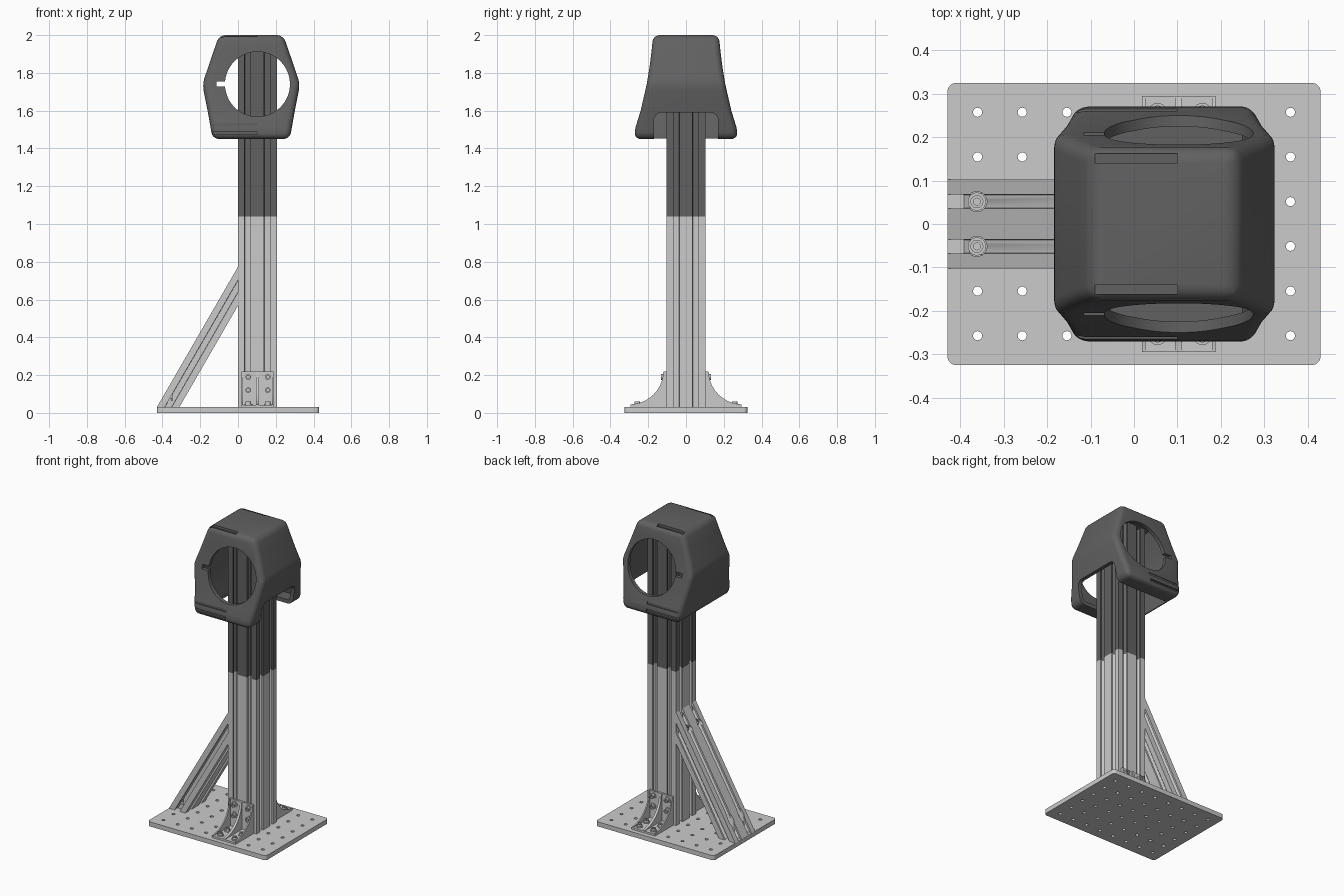
import bpy, bmesh, math
from mathutils import Vector, Matrix

if "Cube" in bpy.data.objects:
    bpy.data.objects.remove(bpy.data.objects["Cube"])

CELL = 0.103
PX = CELL                      # post centre in x
dark = bpy.data.materials.new("dark_grey")
dark.diffuse_color = (0.12, 0.12, 0.12, 1)
dark.use_nodes = True
dark.node_tree.nodes["Principled BSDF"].inputs["Base Color"].default_value = dark.diffuse_color


def loft(name, rings, mat=None):
    """Skin a closed solid through rings of equal point count."""
    bm = bmesh.new()
    vs = [[bm.verts.new(p) for p in r] for r in rings]
    n = len(rings[0])
    for a, b in zip(vs, vs[1:]):
        for i in range(n):
            j = (i + 1) % n
            bm.faces.new((a[i], a[j], b[j], b[i]))
    bm.faces.new(vs[0])
    bm.faces.new(vs[-1])
    bmesh.ops.recalc_face_normals(bm, faces=bm.faces[:])
    me = bpy.data.meshes.new(name)
    bm.to_mesh(me)
    bm.free()
    ob = bpy.data.objects.new(name, me)
    bpy.context.collection.objects.link(ob)
    if mat:
        me.materials.append(mat)
    return ob


def box(name, x, y, z):
    return loft(name, [[(x[0], y[0], k), (x[1], y[0], k), (x[1], y[1], k), (x[0], y[1], k)] for k in z])


def circle(r, n):
    return [(r * math.cos(2 * math.pi * i / n), r * math.sin(2 * math.pi * i / n)) for i in range(n)]


def rod(name, centre, axis, r, a, b, n=32):
    """Cylinder along axis from distance a to b relative to centre."""
    m = Matrix.Translation(centre) @ Vector(axis).to_track_quat('Z', 'Y').to_matrix().to_4x4()
    return loft(name, [[m @ Vector((u, v, t)) for u, v in circle(r, n)] for t in (a, b)])


def bolt(name, pos, axis):
    m = Matrix.Translation(pos) @ Vector(axis).to_track_quat('Z', 'Y').to_matrix().to_4x4()
    prof = [(.021, 0), (.021, .004), (.015, .004), (.015, .018), (.008, .018), (.008, .009)]
    ob = loft(name, [[m @ Vector((u, v, h)) for u, v in circle(r, 18)] for r, h in prof])
    smooth(ob)


def rounded_rect(w, h, r, n=6):
    pts = []
    for k, (sx, sy) in enumerate([(1, 1), (-1, 1), (-1, -1), (1, -1)]):
        for i in range(n + 1):
            a = math.pi / 2 * (k + i / n)
            pts.append((sx * (w / 2 - r) + r * math.cos(a), sy * (h / 2 - r) + r * math.sin(a)))
    return pts


def apply(ob, mod):
    bpy.context.view_layer.objects.active = ob
    bpy.ops.object.modifier_apply(modifier=mod.name)


def cut(ob, cutter):
    m = ob.modifiers.new("cut", 'BOOLEAN')
    m.operation, m.solver, m.object = 'DIFFERENCE', 'EXACT', cutter
    apply(ob, m)
    bpy.data.objects.remove(cutter)


def smooth(ob, deg=32):
    bpy.ops.object.select_all(action='DESELECT')
    ob.select_set(True)
    bpy.context.view_layer.objects.active = ob
    bpy.ops.object.shade_smooth_by_angle(angle=math.radians(deg))


def slot_profile(nx, ny):
    """Slotted rail outline, nx by ny cells, centred."""
    w, h = nx * CELL / 2, ny * CELL / 2
    sides = [((-w, -h), (1, 0), nx), ((w, -h), (0, 1), ny), ((w, h), (-1, 0), nx), ((-w, h), (0, -1), ny)]
    slot = [(-.016, 0), (-.016, .012), (-.028, .012), (-.015, .033),
            (.015, .033), (.028, .012), (.016, .012), (.016, 0)]
    pts = []
    for (ox, oy), (dx, dy), n in sides:
        pts.append((ox, oy))
        for i in range(n):
            for u, d in slot:
                t = (i + .5) * CELL + u
                pts.append((ox + dx * t - dy * d, oy + dy * t + dx * d))
    return pts


# base plate with its grid of holes
plate = loft("base_plate", [[(x, y, z) for x, y in rounded_rect(.86, .65, .02)] for z in (0, .03)])
holes = []
for i in range(8):
    for j in range(6):
        holes.append(rod("hole", ((i - 3.5) * CELL, (j - 2.5) * CELL, 0), (0, 0, 1), .0105, -.02, .05, 16))
bpy.ops.object.select_all(action='DESELECT')
for h in holes:
    h.select_set(True)
bpy.context.view_layer.objects.active = holes[0]
bpy.ops.object.join()
cut(plate, holes[0])
smooth(plate)

# upright post, light lower and dark upper half
post = slot_profile(2, 2)
for name, z0, z1, mat in [("lower_post", .03, 1.04, None), ("upper_post", 1.04, 1.94, dark)]:
    loft(name, [[(PX + x, y, z) for x, y in post] for z in (z0, z1)], mat)

# diagonal brace, mitred to the plate and the post
d, nrm = Vector((.5, 0, .866)), Vector((-.866, 0, .5))
low, high = [], []
for u, v in slot_profile(2, 1):
    p = Vector((-.37, u, .03)) + nrm * v
    low.append(p + d * ((.03 - p.z) / d.z))
    high.append(p - d * (p.x / d.x))
brace = loft("diagonal_brace", [low, high])
for y in (-CELL / 2, CELL / 2):
    cut(brace, rod("bore", (-.362, y, 0), (0, 0, 1), .023, .06, .4))
    cut(brace, rod("bore", (0, y, .66), (-1, 0, 0), .023, .03, .4))
    bolt("brace_foot_bolt", (-.362, y, .06), (0, 0, 1))
    bolt("brace_top_bolt", (-.03, y, .66), (-1, 0, 0))
smooth(brace)

# corner brackets on both sides of the post
for s in (-1, 1):
    box("bracket_wall", (.018, .188), sorted((s * .103, s * .115)), (.03, .22))
    box("bracket_foot", (.018, .188), sorted((s * .103, s * .295)), (.03, .042))
    arc = [(.30 - .18 * math.cos(a), .22 - .175 * math.sin(a))
           for a in [math.pi / 2 * i / 10 for i in range(11)]]
    rib = [(.104, .031), (.104, .22)] + arc + [(.295, .031)]
    for x0, x1 in [(.018, .026), (.095, .111), (.180, .188)]:
        smooth(loft("bracket_rib", [[(x, s * min(y, .295), z) for y, z in rib] for x in (x0, x1)]))
    for x in (CELL / 2, CELL * 1.5):
        for z in (.12, .19):
            bolt("bracket_wall_bolt", (x + .003, s * .115, z), (0, s, 0))
        for y in (.185, .258):
            bolt("bracket_foot_bolt", (x + .003, s * y, .042), (0, 0, 1))


# hollow head: hexagonal from the front, flared from the side
def head_rings(t):
    levels = [(1.45, .205, .275), (1.51, .215, .268), (1.60, .231, .240), (1.74, .259, .208),
              (1.83, .228, .193), (1.91, .201, .183), (2.0, .170, .174)]
    rings = []
    for z, hx, hy in levels:
        z = min(max(z, 1.45 + t), 2.0 - t)
        hx, hy = hx - t, hy - t
        rings.append([(.07 - hx, -hy, z), (.07 + hx, -hy, z), (.07 + hx, hy, z), (.07 - hx, hy, z)])
    return rings


head = loft("head_cover", head_rings(0), dark)
bev = head.modifiers.new("round", 'BEVEL')
bev.width, bev.segments, bev.limit_method, bev.angle_limit = .034, 5, 'ANGLE', math.radians(25)
bev.use_clamp_overlap = False
apply(head, bev)
cut(head, loft("cavity", head_rings(.025)))
cut(head, rod("opening", (PX, 0, 1.74), (0, 1, 0), .172, -.4, .4, 64))
cut(head, box("key_slot", (-.115, 0), (-.4, .4), (1.727, 1.755)))
cut(head, loft("arch", [[(x, y, 1.44 + z) for y, z in rounded_rect(.34, .30, .04)] for x in (-.11, .45)]))
for s in (-1, 1):
    cut(head, box("top_groove", (-.09, .1), sorted((s * .14, s * .162)), (1.985, 2.05)))
    for z in (1.475, 1.52):
        cut(head, box("low_groove", (-.2, .1), sorted((s * .257, s * .32)), (z, z + .016)))
smooth(head)
